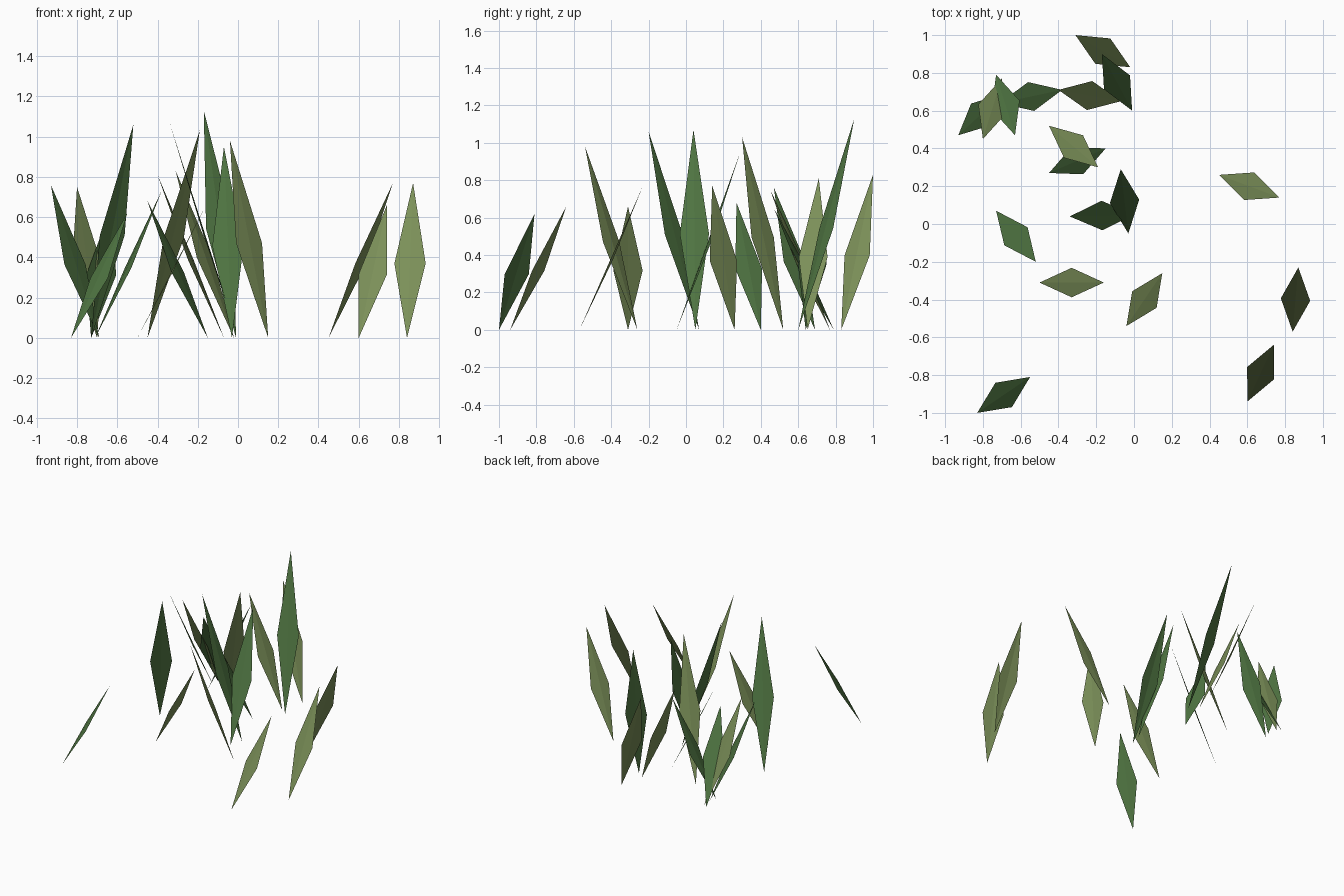
import bpy
from mathutils import Vector

if "Cube" in bpy.data.objects:
    bpy.data.objects.remove(bpy.data.objects["Cube"])


def material(name, rgb):
    m = bpy.data.materials.new(name)
    m.diffuse_color = (*rgb, 1)
    m.use_nodes = True
    m.node_tree.nodes["Principled BSDF"].inputs["Base Color"].default_value = m.diffuse_color
    return m


OLIVE = material("olive_leaf", (0.20, 0.28, 0.10))
GREEN = material("green_leaf", (0.08, 0.18, 0.055))
HALF_WIDTH = 0.078


def blade(i, base, tip, mat):
    """Leaning kite-shaped blade: root, two side points near mid height, tip."""
    b, t = Vector((*base, 0)), Vector(tip)
    lean = Vector((t.x - b.x, t.y - b.y, 0)).normalized()
    side = Vector((-lean.y, lean.x, 0)) * HALF_WIDTH
    mid = (b + t) / 2
    mid.z = t.z * 0.48
    me = bpy.data.meshes.new("grass_blade")
    me.from_pydata([b, mid - side, t, mid + side], [], [(0, 2, 1), (0, 3, 2)])
    me.materials.append(mat)
    ob = bpy.data.objects.new(f"grass_blade_{i:02d}", me)
    bpy.context.collection.objects.link(ob)


# root (x, y), tip (x, y, z), colour
blades = [
    ((-0.02, 0.83), (-0.31, 1.00, 0.83), OLIVE),
    ((-0.01, 0.60), (-0.17, 0.90, 1.13), GREEN),
    ((-0.71, 0.64), (-0.38, 0.71, 0.73), GREEN),
    ((-0.07, 0.65), (-0.40, 0.71, 0.81), OLIVE),
    ((-0.73, 0.79), (-0.63, 0.47, 0.65), GREEN),
    ((-0.70, 0.77), (-0.80, 0.45, 0.75), OLIVE),
    ((-0.69, 0.69), (-0.93, 0.47, 0.76), GREEN),
    ((-0.45, 0.52), (-0.19, 0.30, 1.03), OLIVE),
    ((-0.15, 0.40), (-0.45, 0.27, 0.68), GREEN),
    ((0.45, 0.26), (0.77, 0.14, 0.77), OLIVE),
    ((0.00, 0.05), (-0.34, 0.04, 1.07), GREEN),
    ((-0.03, -0.05), (-0.07, 0.29, 0.95), GREEN),
    ((-0.73, 0.07), (-0.52, -0.20, 1.06), GREEN),
    ((-0.50, -0.31), (-0.16, -0.31, 0.66), OLIVE),
    ((0.15, -0.26), (-0.04, -0.54, 0.98), OLIVE),
    ((0.84, -0.57), (0.87, -0.23, 0.77), OLIVE),
    ((0.60, -0.94), (0.74, -0.64, 0.66), OLIVE),
    ((-0.83, -1.00), (-0.55, -0.81, 0.62), GREEN),
]
for i, (base, tip, mat) in enumerate(blades, 1):
    blade(i, base, tip, mat)
